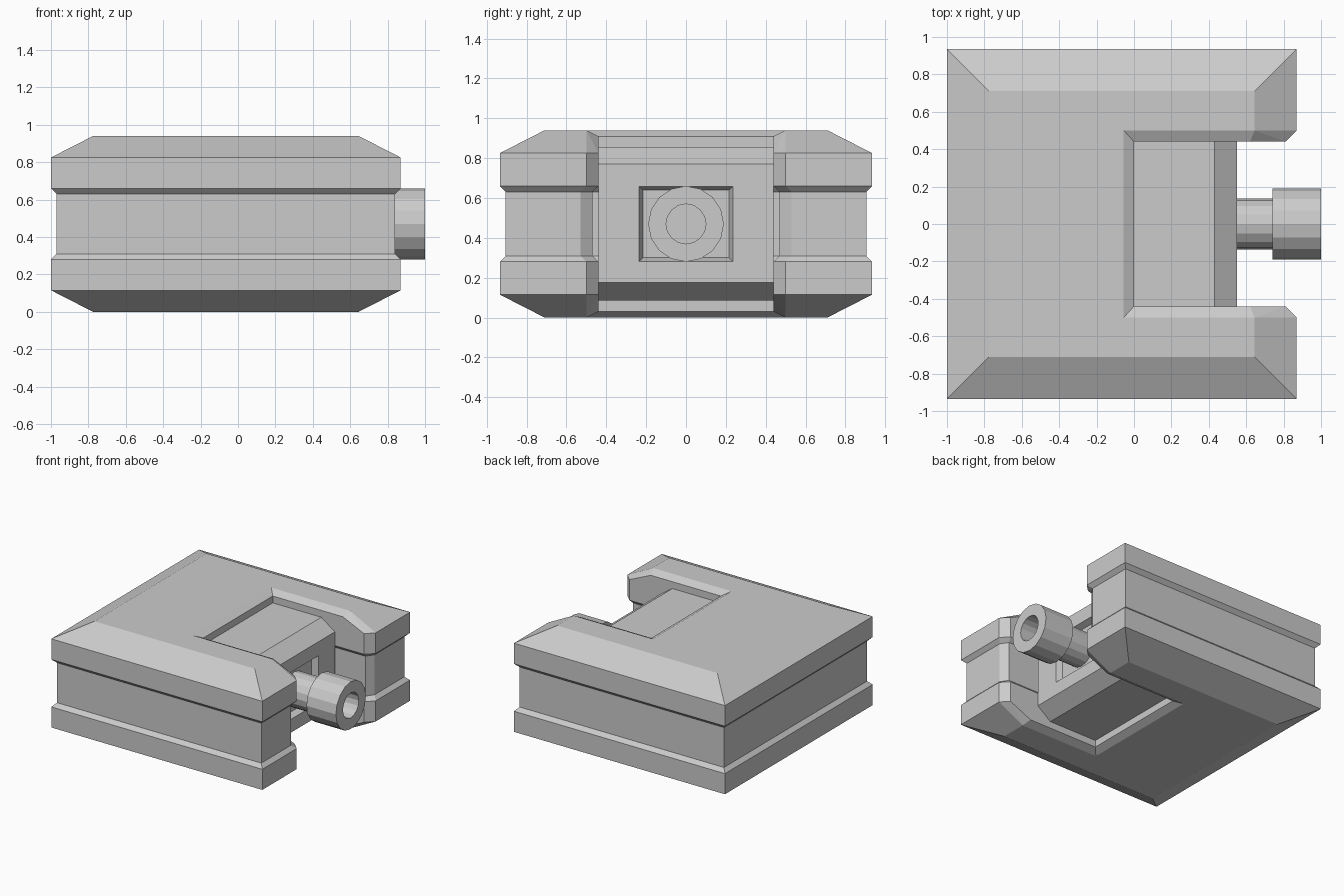
import bpy, bmesh, math

if "Cube" in bpy.data.objects:
    bpy.data.objects.remove(bpy.data.objects["Cube"])

H = 0.94          # total height
MID = H / 2


def loft(rings):
    """Skin equal-length rings, merging repeated points, and cap both ends."""
    bm, cache = bmesh.new(), {}

    def vert(p):
        key = tuple(round(c, 4) for c in p)
        if key not in cache:
            cache[key] = bm.verts.new(key)
        return cache[key]

    def face(points):
        vs = list(dict.fromkeys(vert(p) for p in points))
        if len(vs) > 2:
            bm.faces.new(vs)

    n = len(rings[0])
    for a, b in zip(rings, rings[1:]):
        for i in range(n):
            j = (i + 1) % n
            face([a[i], a[j], b[j], b[i]])
    face(rings[0])
    face(rings[-1])
    bmesh.ops.recalc_face_normals(bm, faces=bm.faces)
    return bm


def finish(name, bm):
    mesh = bpy.data.meshes.new(name)
    bm.to_mesh(mesh)
    bm.free()
    obj = bpy.data.objects.new(name, mesh)
    bpy.context.collection.objects.link(obj)
    return obj


def mirror_y(half):
    return half + [(x, -y, z) for x, y, z in reversed(half)]


def flip_z(ring):
    return [(x, y, H - z) for x, y, z in ring]


# U-shaped housing: front half of each outline, mirrored to the back
full = [(-1, -.935), (.87, -.935), (.87, -.5), (.81, -.44), (.62, -.44), (0, -.44)]
groove = [(-.97, -.905), (.84, -.905), (.84, -.53), (.80, -.47), (.62, -.47), (-.03, -.47)]
shoulder_z = [.825, .825, .825, .825, .91, .91]
cap = [(-.775, -.71), (.645, -.71)] + [(.645, -.5)] * 3 + [(-.055, -.5)]

upper = [
    mirror_y([(x, y, .63) for x, y in groove]),
    mirror_y([(x, y, .66) for x, y in full]),
    mirror_y([(x, y, z) for (x, y), z in zip(full, shoulder_z)]),
    mirror_y([(x, y, H) for x, y in cap]),
]
finish("housing", loft([flip_z(r) for r in reversed(upper)] + upper))

# Inner block with sloped front edges and a tapered square socket
profile = [(-.1, .085), (.43, .085), (.55, .175), (.55, .77), (.43, .855), (-.1, .855)]
bm = loft([[(x, y, z) for x, z in profile] for y in (-.44, .44)])
front = max(bm.faces, key=lambda f: f.normal.x)
bmesh.ops.inset_individual(bm, faces=[front], thickness=.1)
for v in front.verts:
    v.co.y = math.copysign(.235, v.co.y)
    v.co.z = MID + math.copysign(.188, v.co.z - MID)
bmesh.ops.inset_individual(bm, faces=[front], thickness=.026, depth=-.05)
finish("inner_block", bm)

# Coupling shaft with a wider hollow head
bar = [(.45, .135), (.74, .135), (.74, .19), (1, .19), (1, .1), (.86, .1)]
angles = [math.tau * i / 16 for i in range(16)]
finish("coupling_shaft", loft(
    [[(x, r * math.cos(a), MID + r * math.sin(a)) for a in angles] for x, r in bar]))
